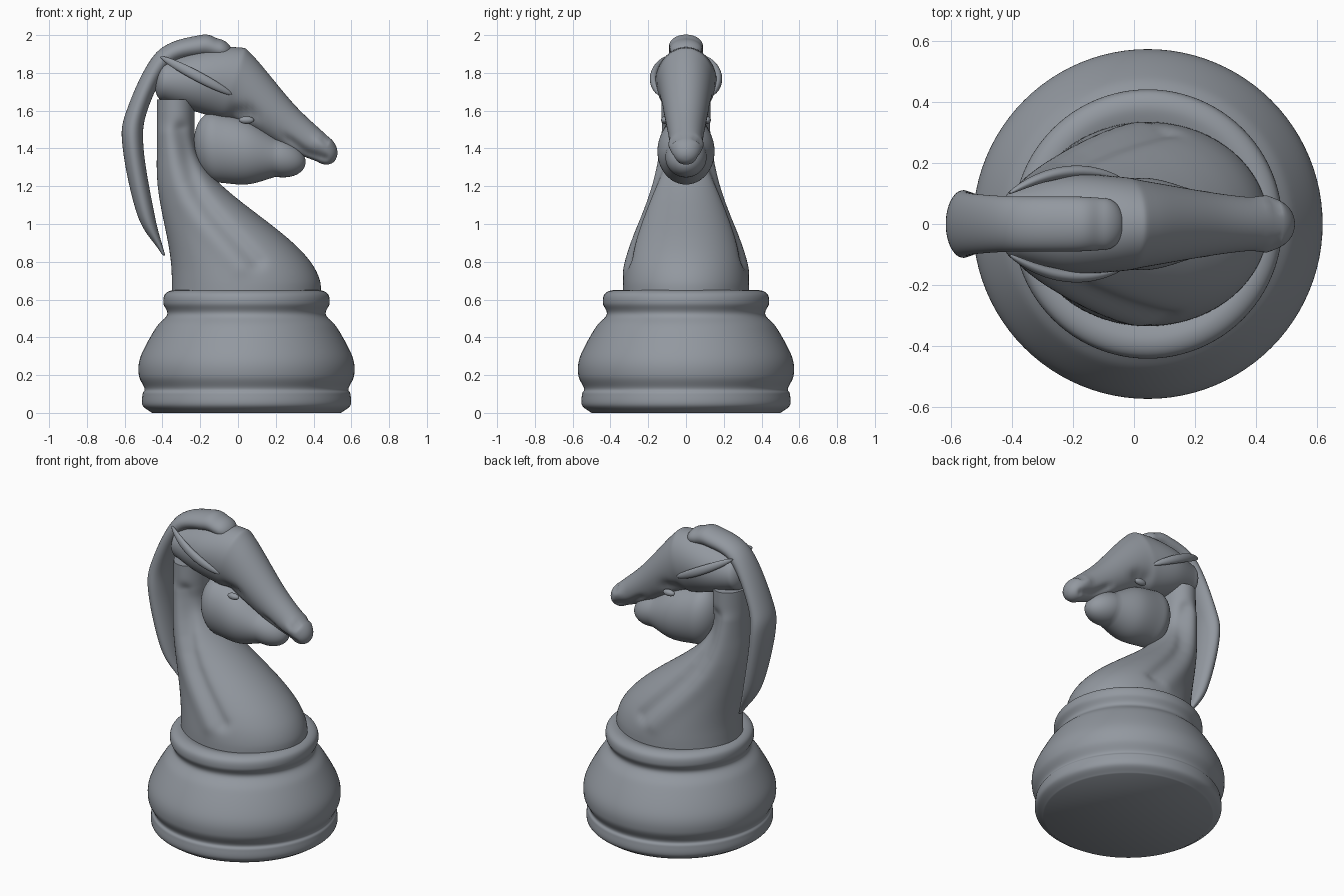
import bpy, bmesh, math
from mathutils import Vector
from mathutils.geometry import intersect_point_line

cube = bpy.data.objects.get("Cube")
if cube:
    bpy.data.objects.remove(cube, do_unlink=True)

grey = bpy.data.materials.new("slate_grey")
colour = (0.29, 0.315, 0.35, 1)
grey.use_nodes = True
grey.diffuse_color = colour
grey.node_tree.nodes["Principled BSDF"].inputs["Base Color"].default_value = colour


def finish(name, bm):
    """Turn the bmesh into a smooth shaded object."""
    bmesh.ops.recalc_face_normals(bm, faces=bm.faces)
    mesh = bpy.data.meshes.new(name)
    bm.to_mesh(mesh)
    bm.free()
    mesh.materials.append(grey)
    mesh.shade_smooth()
    mesh.set_sharp_from_angle(angle=math.radians(50))
    obj = bpy.data.objects.new(name, mesh)
    bpy.context.collection.objects.link(obj)
    return obj


def ease(start, end, t):
    """Cosine blend between two values, held outside the range."""
    t = max(0, min(1, t))
    return start + (end - start) * (1 - math.cos(math.pi * t)) / 2


def smooth_path(points, steps=8):
    """Catmull-Rom curve through tuples of any length."""
    pts = [Vector(p) for p in points]
    pts = [2 * pts[0] - pts[1]] + pts + [2 * pts[-1] - pts[-2]]
    out = []
    for a, b, c, d in zip(pts, pts[1:], pts[2:], pts[3:]):
        for i in range(steps):
            t = i / steps
            bend = (2 * a - 5 * b + 4 * c - d) * t * t + (3 * b - a - 3 * c + d) * t ** 3
            out.append(b + ((c - a) * t + bend) / 2)
    return out + [pts[-2]]


def bridge(bm, rings):
    """Skin a list of vertex rings and close both ends."""
    for lower, upper in zip(rings, rings[1:]):
        for i in range(len(lower)):
            bm.faces.new((lower[i - 1], lower[i], upper[i], upper[i - 1]))
    bm.faces.new(rings[0])
    bm.faces.new(rings[-1])


def middle(section):
    return Vector((section[0] + section[2], section[1] + section[3])) / 2


def dome(end, inner, bulge, steps=12):
    """Shrinking sections that round off the end of a loft."""
    centre = middle(end)
    half = Vector((end[2], end[3])) - centre
    push = (centre - middle(inner)).normalized() * bulge
    sections = []
    for k in range(1, steps):
        a = math.pi / 2 * k / steps
        mid, reach = centre + push * math.sin(a), half * math.cos(a)
        sections.append((*(mid - reach), *(mid + reach), end[4] * math.cos(a)))
    return sections


def loft(name, sections, start_bulge=0, end_bulge=0, sides=64):
    """Join ovals given as two opposite (x, z) edge points and a half width."""
    path = smooth_path(sections)
    if start_bulge:
        first = dome(path[0], path[1], start_bulge)
        last = dome(path[-1], path[-2], end_bulge)
        path = first[::-1] + path + last
    bm = bmesh.new()
    rings = []
    for x1, z1, x2, z2, width in path:
        ring = []
        for k in range(sides):
            a = math.tau * k / sides
            t = (1 + math.cos(a)) / 2
            ring.append(bm.verts.new((x1 + (x2 - x1) * t, width * math.sin(a),
                                      z1 + (z2 - z1) * t)))
        rings.append(ring)
    bridge(bm, rings)
    return finish(name, bm)


def dent(obj, path, radius, depth):
    """Press a soft groove into both flanks; negative depth raises a ridge."""
    pts = [Vector((x, z, 0)) for x, z in path]
    for v in obj.data.vertices:
        p = Vector((v.co.x, v.co.z, 0))
        gaps = []
        for a, b in zip(pts, pts[1:]):
            t = intersect_point_line(p, a, b)[1]
            gaps.append((p - a.lerp(b, max(0, min(1, t)))).length)
        side = max(-1, min(1, v.co.y * 20))
        v.co.y -= depth * side * math.exp(-(min(gaps) / radius) ** 2)


def bead(name, place):
    """Unit sphere whose vertices are moved by a rule."""
    bm = bmesh.new()
    bmesh.ops.create_uvsphere(bm, u_segments=32, v_segments=24, radius=1)
    for v in bm.verts:
        v.co = place(*v.co)
    finish(name, bm)


# Turned base: foot bead, bowl, waist and collar
profile = [(0.5, 0), (0.55, 0.04), (0.55, 0.1), (0.54, 0.13), (0.57, 0.2), (0.56, 0.3),
           (0.48, 0.45), (0.42, 0.52), (0.44, 0.58), (0.43, 0.63), (0.38, 0.65), (0.3, 0.63)]
bm = bmesh.new()
rings = []
for radius, z in smooth_path(profile):
    angles = [math.tau * k / 96 for k in range(96)]
    rings.append([bm.verts.new((0.045 + radius * math.cos(a), radius * math.sin(a), z))
                  for a in angles])
bridge(bm, rings)
finish("base", bm)

# Neck: sweeping from a broad round chest up to a slim throat
bottom, top, levels = 0.62, 1.66, 14
sections = []
for k in range(levels + 1):
    z = bottom + (top - bottom) * k / levels
    back = ease(-0.35, -0.43, (z - 0.7) / 0.6)
    front = ease(0.44, -0.23, (z - 0.65) / 0.8)
    sections.append((back, z, front, z, ease(0.335, 0.13, (z - 0.63) / 0.85)))
neck = loft("neck", sections, sides=96)

# Muscle crease with a raised band behind it
crease = smooth_path([(-0.3, 1.5), (-0.2, 1.15), (0.1, 0.8)], 4)
dent(neck, crease, 0.04, 0.02)
dent(neck, [(x - 0.09, z - 0.03) for x, z in crease], 0.05, -0.01)

# Head: top edge to underside, poll to muzzle
head = loft("head", [
    (-0.37, 1.87, -0.39, 1.65, 0.12), (-0.2, 1.92, -0.24, 1.6, 0.16),
    (0, 1.935, -0.1, 1.56, 0.155), (0.08, 1.89, 0, 1.54, 0.14),
    (0.3, 1.63, 0.25, 1.4, 0.1), (0.48, 1.46, 0.42, 1.33, 0.08)], 0.06, 0.085)
dent(head, [(0, 1.59), (0.07, 1.59)], 0.035, 0.02)  # eye hollow
dent(head, [(0.27, 1.45), (0.36, 1.38), (0.46, 1.35)], 0.02, 0.014)  # mouth
dent(head, [(0.44, 1.43), (0.48, 1.46)], 0.035, -0.014)  # nostril flare
dent(head, [(0.46, 1.44), (0.47, 1.45)], 0.016, 0.02)  # nostril

# Rounded jaw below the head
loft("jaw", [(-0.12, 1.59, -0.11, 1.22, 0.14), (0.05, 1.55, 0.05, 1.21, 0.15),
             (0.2, 1.46, 0.2, 1.25, 0.11)], 0.12, 0.16)

# Mane: outer edge to inner edge, forelock to tip
loft("mane", [
    (-0.1, 1.98, -0.1, 1.87, 0.085), (-0.2, 2, -0.2, 1.88, 0.09),
    (-0.43, 1.91, -0.36, 1.83, 0.09), (-0.59, 1.6, -0.48, 1.6, 0.1),
    (-0.61, 1.4, -0.5, 1.4, 0.11), (-0.53, 1.04, -0.44, 1.04, 0.08),
    (-0.41, 0.85, -0.39, 0.85, 0.02)], 0.07, 0.02)

for label, side in (("left", 1), ("right", -1)):
    # Ear: slim leaf bowed out along the cheek
    bead(label + "_ear", lambda x, y, z: (
        -0.22 + 0.19 * x + 0.01 * z,
        side * (0.12 + 0.02 * x + 0.05 * (1 - x * x) + 0.02 * y),
        1.785 - 0.1 * x + 0.025 * z))
    # Eye: small flattened bead
    bead(label + "_eye", lambda x, y, z: (
        0.045 + 0.04 * x, side * (0.112 + 0.02 * y), 1.55 + 0.02 * z))
